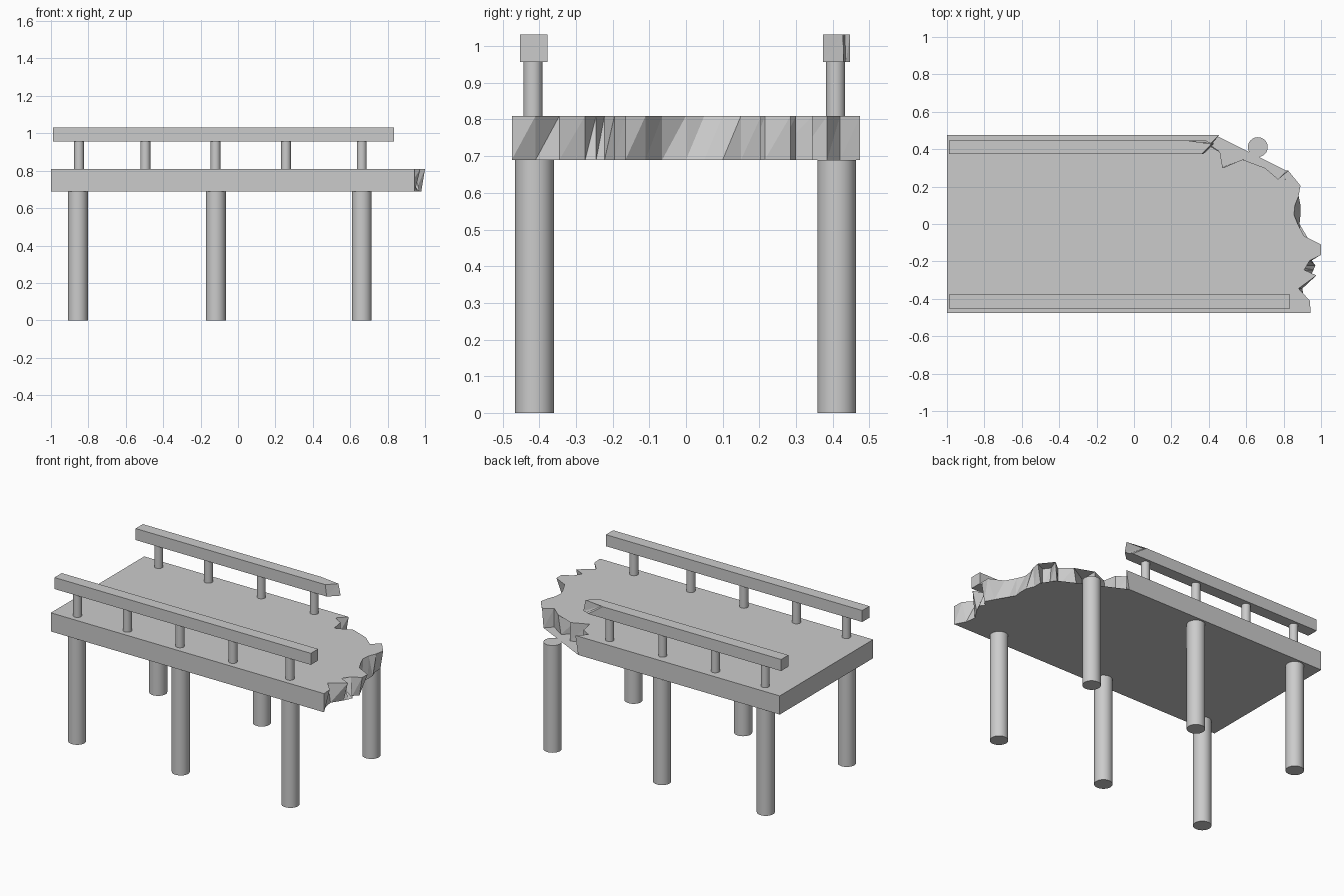
import bpy, bmesh

if "Cube" in bpy.data.objects:
    bpy.data.objects.remove(bpy.data.objects["Cube"])

def finish(name, bm, smooth=False):
    bmesh.ops.recalc_face_normals(bm, faces=bm.faces)
    me = bpy.data.meshes.new(name)
    bm.to_mesh(me)
    bm.free()
    ob = bpy.data.objects.new(name, me)
    bpy.context.collection.objects.link(ob)
    if smooth:
        for o in bpy.context.selected_objects:
            o.select_set(False)
        ob.select_set(True)
        bpy.context.view_layer.objects.active = ob
        bpy.ops.object.shade_smooth_by_angle()
    return ob

def loft(name, bottom, top, z0, z1):
    """Solid between two outlines with matching points."""
    bm = bmesh.new()
    lo = [bm.verts.new((x, y, z0)) for x, y in bottom]
    hi = [bm.verts.new((x, y, z1)) for x, y in top]
    n = len(lo)
    caps = [bm.faces.new(lo), bm.faces.new(hi)]
    for i in range(n):
        j = (i + 1) % n
        bm.faces.new((lo[i], lo[j], hi[j]))
        bm.faces.new((lo[i], hi[j], hi[i]))
    bmesh.ops.triangulate(bm, faces=caps)
    return finish(name, bm)

def cylinder(name, x, y, z0, z1, r):
    bm = bmesh.new()
    bmesh.ops.create_cone(bm, cap_ends=True, segments=32, radius1=r, radius2=r, depth=z1 - z0)
    bmesh.ops.translate(bm, verts=bm.verts, vec=(x, y, (z0 + z1) / 2))
    return finish(name, bm, True)

# Deck with a jagged broken end: top x, top y, how far the bottom edge sticks out
broken = [
    (0.945, -0.475, 0.0), (0.94, -0.41, -0.03), (0.88, -0.345, 0.02),
    (0.975, -0.275, -0.03), (0.91, -0.245, 0.05), (0.83, -0.222, 0.14),
    (0.94, -0.195, 0.01), (1.0, -0.165, -0.02), (1.0, -0.11, -0.05),
    (0.91, -0.065, -0.02), (0.875, 0.0, 0.01), (0.855, 0.05, 0.035),
    (0.86, 0.10, 0.03), (0.88, 0.15, -0.01), (0.89, 0.205, -0.02),
    (0.83, 0.175, 0.0), (0.80, 0.215, 0.01), (0.825, 0.285, -0.01),
    (0.77, 0.24, 0.0), (0.70, 0.30, -0.02), (0.58, 0.23, 0.01),
    (0.58, 0.345, 0.005), (0.475, 0.30, -0.01), (0.46, 0.385, 0.0),
    (0.40, 0.42, 0.01), (0.455, 0.475, -0.02),
]
back = [(-1, 0.475), (-1, -0.475)]
loft("deck", [(x + d, y) for x, y, d in broken] + back,
     [(x, y) for x, y, d in broken] + back, 0.69, 0.81)

# Support piles, one left standing free beyond the break
for side, y in (("front", -0.413), ("back", 0.411)):
    for i, x in enumerate((-0.856, -0.118, 0.662)):
        cylinder(f"{side}_pile_{i + 1}", x, y, 0, 0.69, 0.053)

# Railing posts
posts = (-0.85, -0.495, -0.12, 0.257, 0.662)
for side, y, xs in (("front", -0.417, posts), ("back", 0.408, posts[:4])):
    for i, x in enumerate(xs):
        cylinder(f"{side}_post_{i + 1}", x, y, 0.81, 0.96, 0.026)

# Handrails: front whole, back splintered
front = [(-0.99, -0.452), (0.835, -0.452), (0.835, -0.378), (-0.99, -0.378)]
loft("front_handrail", front, front, 0.957, 1.031)
top = [(-0.99, 0.373), (0.36, 0.373), (0.415, 0.428), (0.29, 0.433), (0.28, 0.447), (-0.99, 0.447)]
bottom = [(-0.99, 0.373), (0.37, 0.373), (0.43, 0.43), (0.40, 0.436), (0.385, 0.447), (-0.99, 0.447)]
loft("back_handrail", bottom, top, 0.957, 1.031)
